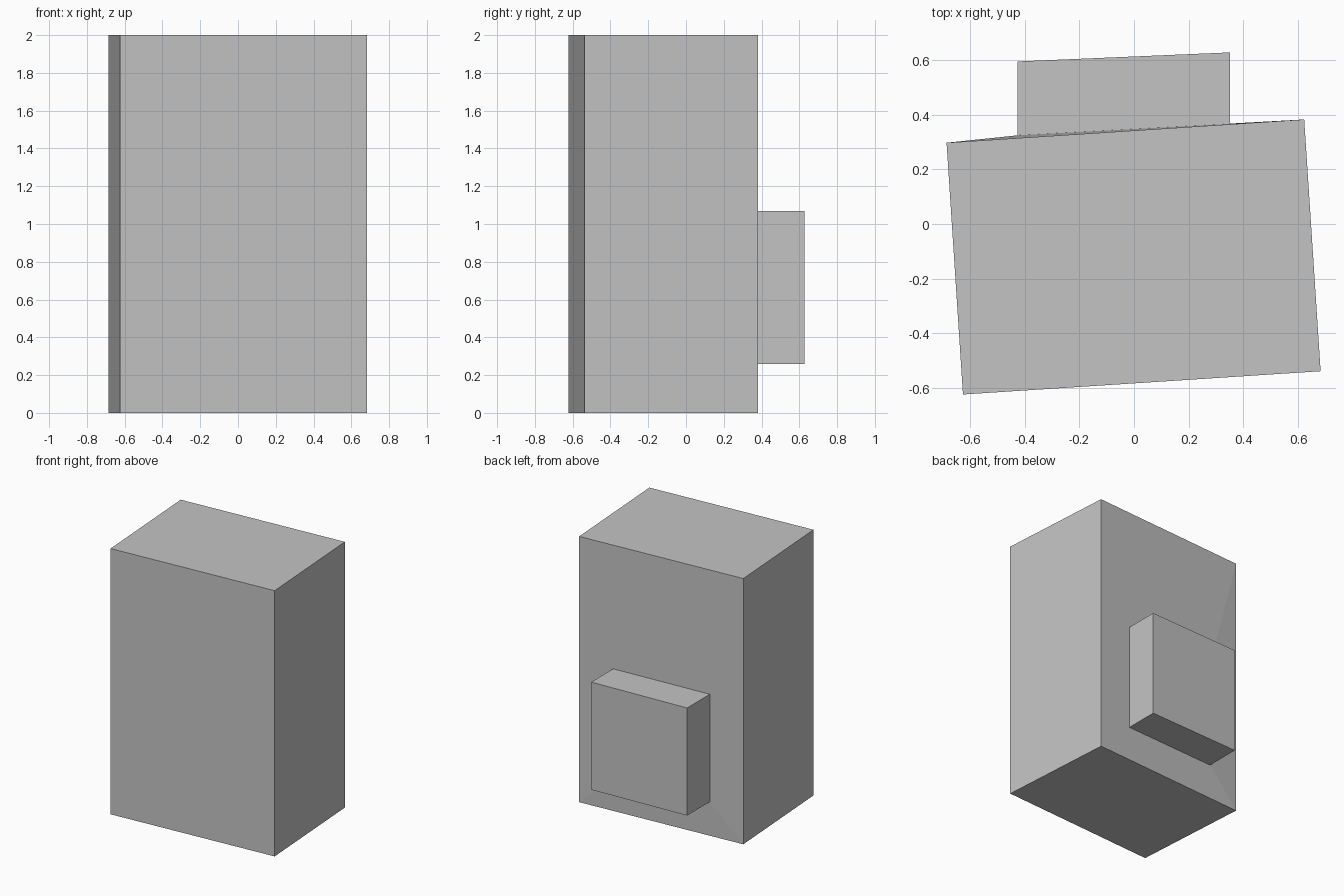
import bpy
import bmesh

cube = bpy.data.objects.get("Cube")
if cube:
    bpy.data.objects.remove(cube, do_unlink=True)

# Plain grey material
grey = bpy.data.materials.new("plain_grey")
grey.use_nodes = True
colour = (0.55, 0.55, 0.55, 1.0)
grey.diffuse_color = colour
grey.node_tree.nodes["Principled BSDF"].inputs["Base Color"].default_value = colour

HEIGHT = 2.0
FOOTPRINT = [(-0.625, -0.623), (0.682, -0.538), (0.622, 0.382), (-0.685, 0.297)]
LEFT, RIGHT = 0.35, -0.425      # sides of the back housing
BOTTOM, TOP = 0.26, 1.07
ROOT_Y = {LEFT: 0.366, RIGHT: 0.324}
OUTER_Y = {LEFT: 0.627, RIGHT: 0.594}

bm = bmesh.new()

# Slightly turned block, raised from its footprint
base = bm.faces.new([bm.verts.new((x, y, 0)) for x, y in FOOTPRINT])
raised = bmesh.ops.extrude_face_region(bm, geom=[base], use_keep_orig=True)
for item in raised["geom"]:
    if isinstance(item, bmesh.types.BMVert):
        item.co.z = HEIGHT
bmesh.ops.recalc_face_normals(bm, faces=bm.faces)

# Back wall, inset around the root of the housing
back = max(bm.faces, key=lambda f: f.normal.y)
bmesh.ops.inset_individual(bm, faces=[back], thickness=0.2)
for v in back.verts:
    side = LEFT if v.co.x > 0 else RIGHT
    v.co = (side, ROOT_Y[side], TOP if v.co.z > HEIGHT / 2 else BOTTOM)

# Housing drawn straight out of the back wall
housing = bmesh.ops.extrude_discrete_faces(bm, faces=[back])["faces"][0]
for v in housing.verts:
    v.co.y = OUTER_Y[LEFT if v.co.x > 0 else RIGHT]

bmesh.ops.recalc_face_normals(bm, faces=bm.faces)
mesh = bpy.data.meshes.new("block_with_back_housing")
bm.to_mesh(mesh)
bm.free()
mesh.materials.append(grey)
block = bpy.data.objects.new("block_with_back_housing", mesh)
bpy.context.collection.objects.link(block)
